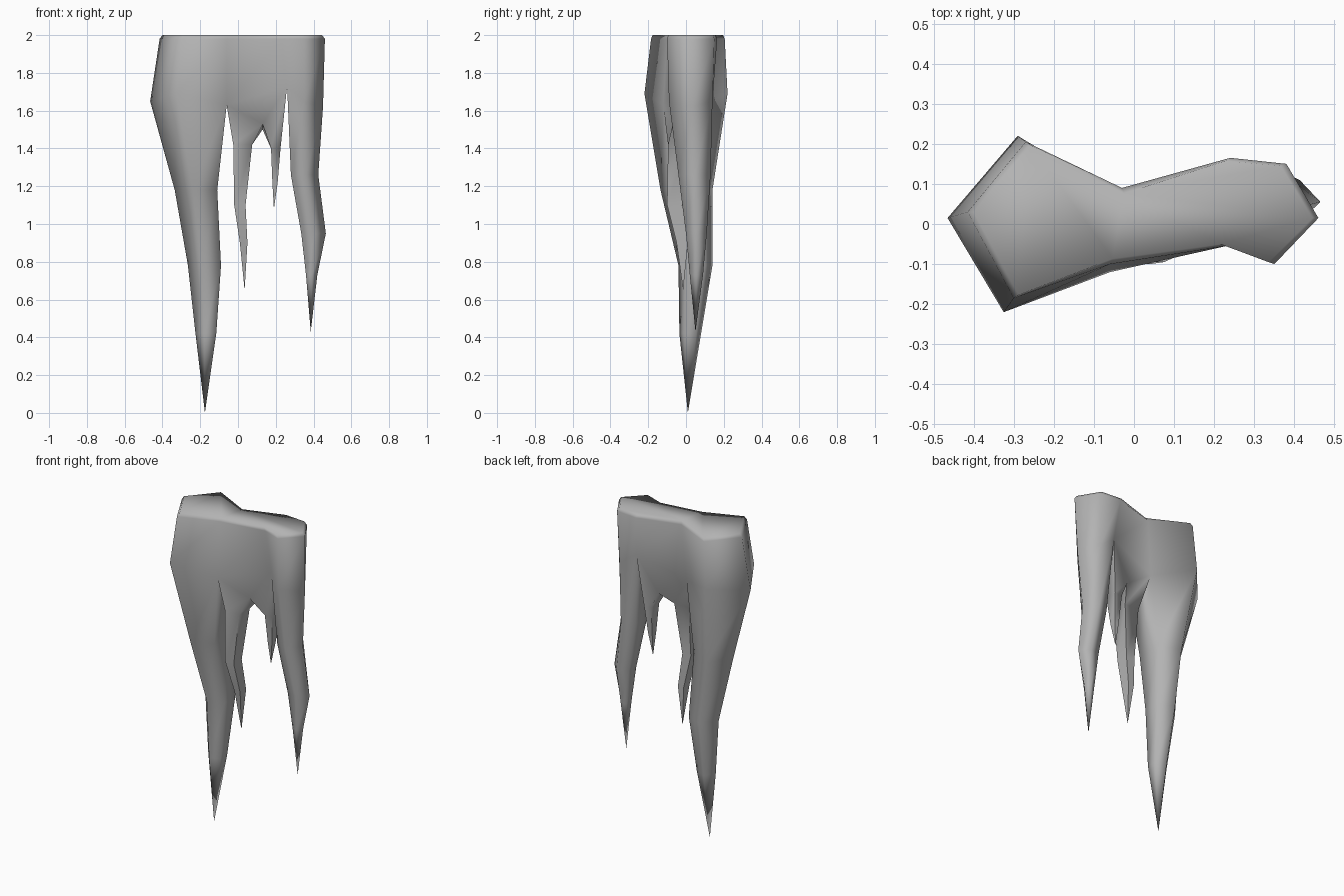
import bpy
import bmesh
import math
from mathutils import Vector

cube = bpy.data.objects.get("Cube")
if cube:
    bpy.data.objects.remove(cube, do_unlink=True)

ice = bpy.data.materials.new("grey_ice")
ice.use_nodes = True
colour = (0.45, 0.45, 0.45, 1)
ice.diffuse_color = colour
ice.node_tree.nodes["Principled BSDF"].inputs["Base Color"].default_value = colour

bm = bmesh.new()


def add_ring(points):
    return [bm.verts.new(p) for p in points]


def bridge(upper, lower):
    """Join two closed rings of equal length with quads."""
    count = len(upper)
    for i in range(count):
        j = (i + 1) % count
        bm.faces.new((upper[i], upper[j], lower[j], lower[i]))


def box_ring(shape, z, x_range, y_range):
    """Fit a unit cross-section into the given extents at height z."""
    (x0, x1), (y0, y1) = x_range, y_range
    return [(x0 + u * (x1 - x0), y0 + v * (y1 - y0), z) for u, v in shape]


def spike(base, shape, sections, tip):
    """Taper from an existing ring through the sections to a point."""
    ring = base
    for z, x_range, y_range in sections:
        lower = add_ring(box_ring(shape, z, x_range, y_range))
        bridge(ring, lower)
        ring = lower
    point = bm.verts.new(tip)
    for i, vert in enumerate(ring):
        bm.faces.new((vert, ring[(i + 1) % len(ring)], point))


# Hanging block: outline at the shoulder, and where the spikes begin
shoulder_outline = [
    (-0.415, 0.03), (-0.27, 0.205), (-0.03, 0.09), (0.24, 0.165), (0.38, 0.15),
    (0.46, 0.015), (0.35, -0.1), (0.23, -0.055), (-0.06, -0.1), (-0.3, -0.185),
]
spike_line = [
    (-0.465, 0.015, 1.65), (-0.29, 0.22, 1.69), (-0.06, 0.08, 1.63),
    (0.26, 0.13, 1.73), (0.37, 0.14, 1.65), (0.45, 0.03, 1.62),
    (0.35, -0.09, 1.65), (0.26, -0.04, 1.73), (-0.06, -0.12, 1.63),
    (-0.325, -0.22, 1.69),
]
centre = Vector((0, 0.02))
top = []
for point in shoulder_outline:
    offset = Vector(point) - centre
    inset = centre + offset * (1 - 0.015 / offset.length)
    top.append((inset.x, inset.y, 2))
cap = add_ring(top)
shoulder = add_ring([(x, y, 1.98) for x, y in shoulder_outline])
line = add_ring(spike_line)
bm.faces.new(cap)
bridge(cap, shoulder)

# Curtain between the two large spikes, split where the small ones part
rear_split = bm.verts.new((0.13, 0.09, 1.5))
front_split = bm.verts.new((0.13, -0.07, 1.53))
a, b, c, d, e, f, g, h, i, j = line
extra = {c: rear_split, h: front_split}
for n, vert in enumerate(line):
    m = (n + 1) % len(line)
    bm.faces.new((shoulder[n], shoulder[m], line[m], vert))
    if vert in extra:
        bm.faces.new((vert, line[m], extra[vert]))

# Largest spike
large_shape = [(0, 0.5), (0.42, 1), (1, 0.78), (1, 0.2), (0.42, 0)]
spike([a, b, c, i, j], large_shape, [
    (1.18, (-0.335, -0.11), (-0.135, 0.14)),
    (0.78, (-0.265, -0.09), (-0.04, 0.14)),
    (0.42, (-0.225, -0.115), (-0.035, 0.08)),
], (-0.175, 0.01, 0))

# Second spike
second_shape = [(0.05, 0.8), (0.6, 1), (1, 0.5), (0.55, 0), (0, 0.2)]
spike([d, e, f, g, h], second_shape, [
    (1.26, (0.28, 0.425), (-0.04, 0.13)),
    (0.95, (0.335, 0.465), (0, 0.11)),
    (0.73, (0.36, 0.42), (0.02, 0.09)),
], (0.385, 0.05, 0.43))

# Middle spike, growing from the front of the curtain
square = [(0, 0), (0, 1), (1, 1), (1, 0)]
spike([i, c, rear_split, front_split], square, [
    (1.42, (-0.025, 0.075), (-0.095, 0.01)),
    (1.1, (-0.02, 0.04), (-0.1, -0.02)),
    (0.9, (0.01, 0.05), (-0.05, 0.01)),
], (0.035, -0.015, 0.65))

# Smallest spike, growing from the back of the curtain
spike([front_split, rear_split, d, h], square, [
    (1.4, (0.175, 0.225), (0.02, 0.1)),
    (1.22, (0.182, 0.21), (0.04, 0.08)),
], (0.19, 0.06, 1.08))

bmesh.ops.recalc_face_normals(bm, faces=bm.faces)
mesh = bpy.data.meshes.new("icicle_cluster")
bm.to_mesh(mesh)
bm.free()
mesh.materials.append(ice)
cluster = bpy.data.objects.new("icicle_cluster", mesh)
bpy.context.collection.objects.link(cluster)
bpy.ops.object.select_all(action="DESELECT")
cluster.select_set(True)
bpy.context.view_layer.objects.active = cluster
bpy.ops.object.shade_smooth_by_angle(angle=math.radians(85))
